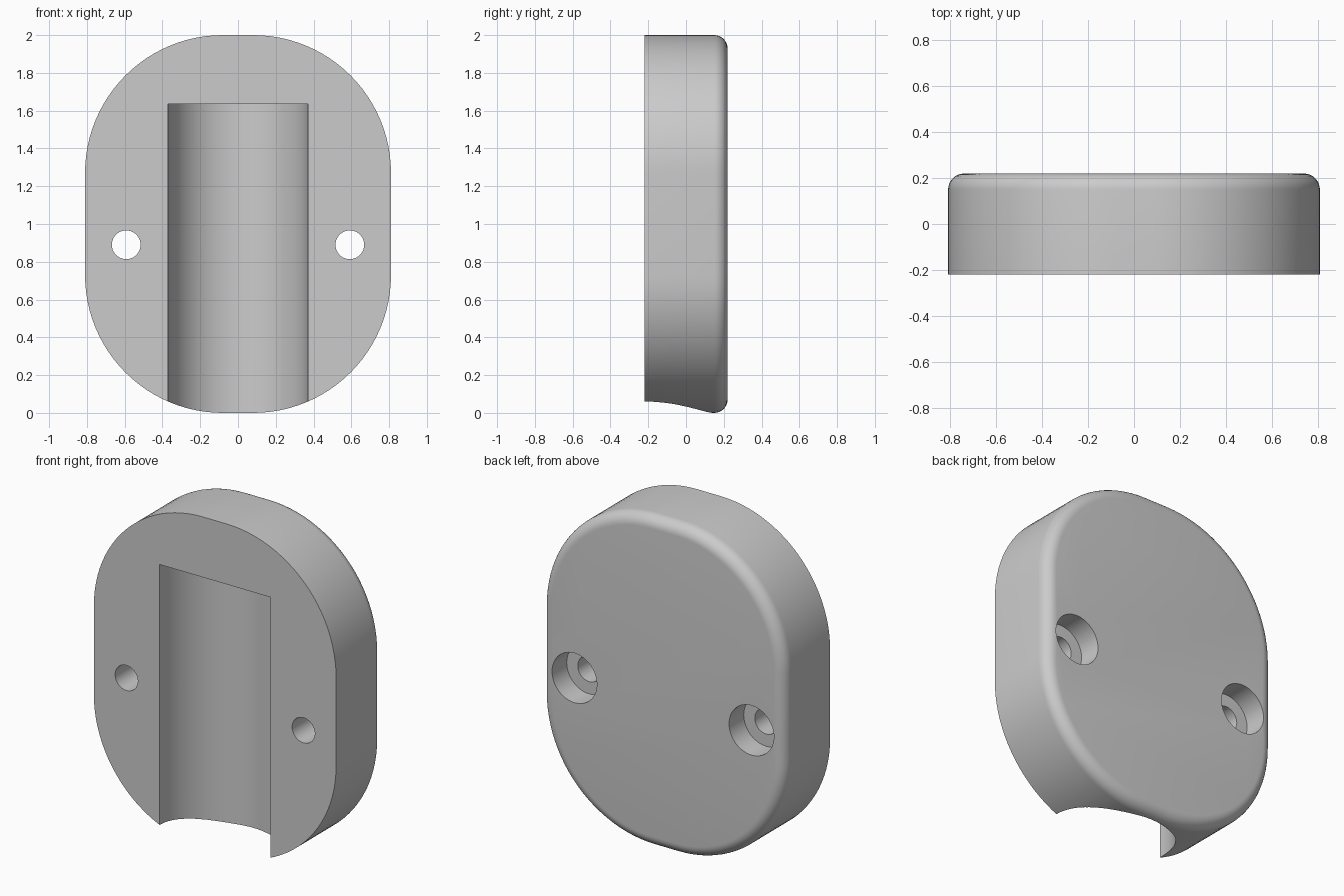
import bpy, bmesh, math
from mathutils import Vector

cube = bpy.data.objects.get("Cube")
if cube:
    bpy.data.objects.remove(cube, do_unlink=True)

HALF_W, CORNER, FRONT, BACK, FILLET = 0.81, 0.73, -0.22, 0.22, 0.07

grey = bpy.data.materials.new("plain grey")
grey.use_nodes = True
grey.diffuse_color = (0.6, 0.6, 0.6, 1)
grey.node_tree.nodes["Principled BSDF"].inputs["Base Color"].default_value = (0.6, 0.6, 0.6, 1)


def outline(inset, steps=24):
    """Rounded rectangle in x and z, shrunk by inset."""
    points = []
    for k, (sx, sz) in enumerate([(1, 1), (-1, 1), (-1, -1), (1, -1)]):
        for i in range(steps + 1):
            a = math.pi / 2 * (k + i / steps)
            r = CORNER - inset
            points.append((sx * (HALF_W - CORNER) + r * math.cos(a),
                           1 + sz * (1 - CORNER) + r * math.sin(a)))
    return points


# Plate body: rings from the front face to the filleted back face
bm = bmesh.new()
rings = [(FRONT, 0)]
for i in range(9):
    a = math.pi / 2 * i / 8
    rings.append((BACK - FILLET + FILLET * math.sin(a), FILLET * (1 - math.cos(a))))
loops = [[bm.verts.new((x, y, z)) for x, z in outline(inset)] for y, inset in rings]
for lower, upper in zip(loops, loops[1:]):
    for i in range(len(lower)):
        j = (i + 1) % len(lower)
        bm.faces.new((lower[i], lower[j], upper[j], upper[i]))
bm.faces.new(loops[0])
bm.faces.new(loops[-1])
bmesh.ops.recalc_face_normals(bm, faces=bm.faces)
mesh = bpy.data.meshes.new("mounting_plate")
bm.to_mesh(mesh)
bm.free()
plate = bpy.data.objects.new("mounting_plate", mesh)
bpy.context.collection.objects.link(plate)
mesh.materials.append(grey)


def cut(name, radius, start, end, sides):
    """Subtract a cylinder running from start to end."""
    start, end = Vector(start), Vector(end)
    axis = end - start
    bpy.ops.mesh.primitive_cylinder_add(
        vertices=sides, radius=radius, depth=axis.length, location=(start + end) / 2,
        rotation=axis.to_track_quat('Z', 'Y').to_euler())
    cutter = bpy.context.object
    cutter.name = name
    cutter.data.materials.append(grey)
    cutter.hide_render = True
    mod = plate.modifiers.new(name, 'BOOLEAN')
    mod.operation, mod.solver, mod.object = 'DIFFERENCE', 'EXACT', cutter
    bpy.context.view_layer.objects.active = plate
    bpy.ops.object.modifier_apply(modifier=name)
    bpy.data.objects.remove(cutter, do_unlink=True)


# Half-round channel, open at the bottom
cut("channel", 0.37, (0, FRONT, -0.3), (0, FRONT, 1.635), 96)

# Screw holes with counterbores from the back
for side, x in (("left", 0.592), ("right", -0.592)):
    cut(side + "_screw_hole", 0.076, (x, -0.4, 0.89), (x, 0.4, 0.89), 48)
    cut(side + "_counterbore", 0.15, (x, BACK - 0.14, 0.89), (x, 0.4, 0.89), 48)

# Smooth curved walls, sharp rims
bpy.ops.object.select_all(action='DESELECT')
plate.select_set(True)
bpy.context.view_layer.objects.active = plate
bpy.ops.object.shade_smooth_by_angle(angle=math.radians(30))
